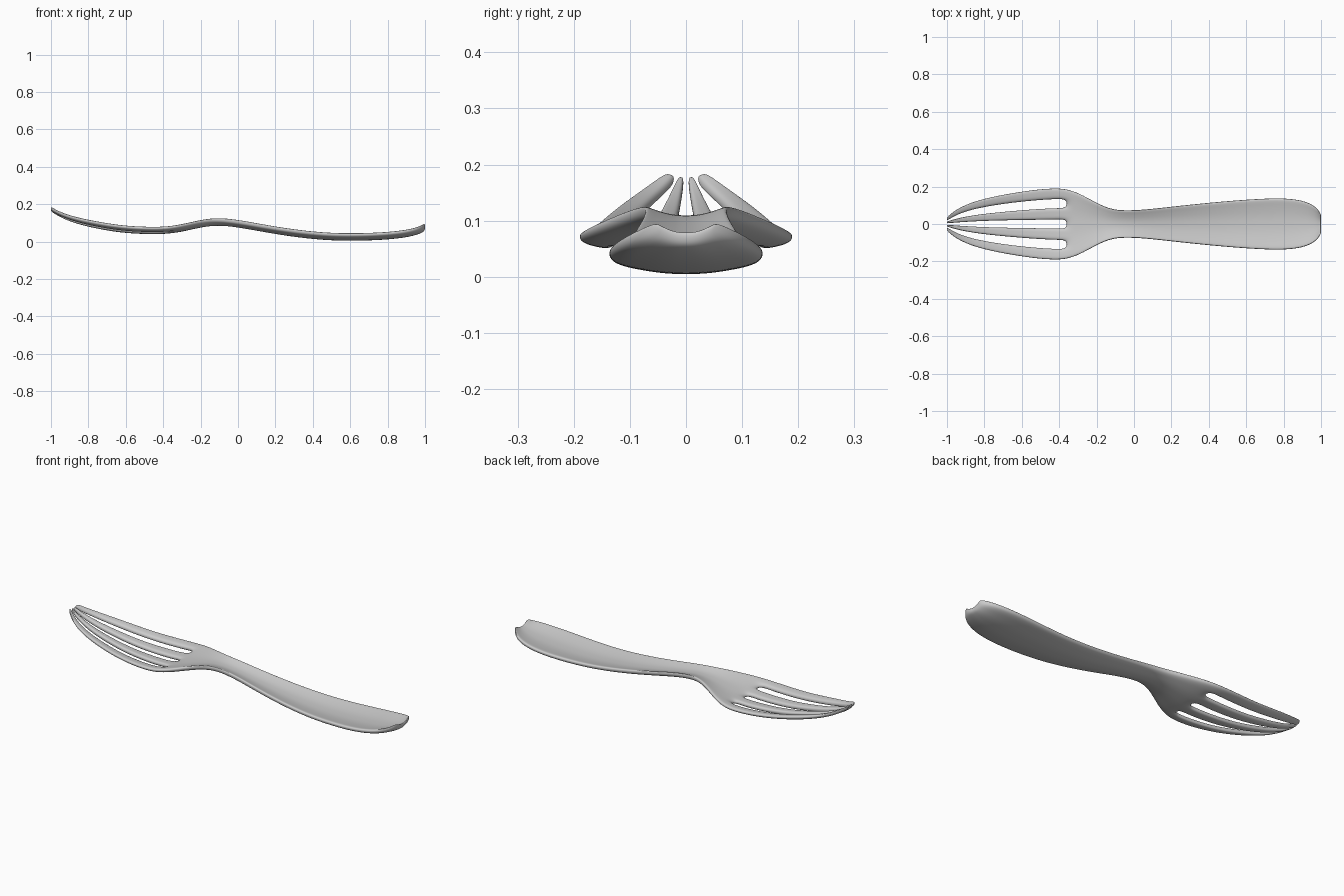
import bpy, bmesh

if "Cube" in bpy.data.objects:
    bpy.data.objects.remove(bpy.data.objects["Cube"])

# Body stations from handle end to head: x, half width, centre height
BODY = [(1.0, .050, .071), (.985, .078, .060), (.95, .108, .046), (.89, .129, .033),
        (.80, .139, .023), (.68, .136, .017), (.52, .125, .016), (.36, .110, .029),
        (.20, .093, .052), (.06, .077, .078), (-.04, .072, .094), (-.11, .077, .098),
        (-.17, .098, .093), (-.23, .130, .081), (-.30, .168, .065)]
# Tine stations: x, outer edge, outer slot (outer, inner side), centre slot side, height
TINES = [(-.36, .187, .132, .086, .025, .055), (-.41, .192, .133, .086, .023, .051),
         (-.50, .188, .128, .082, .022, .051), (-.62, .171, .117, .073, .020, .058),
         (-.74, .150, .101, .062, .018, .077), (-.85, .123, .081, .049, .014, .102),
         (-.93, .090, .057, .034, .009, .130), (-.98, .056, .030, .021, .005, .157),
         (-1.002, .033, .018, .012, .004, .173)]

rows = [(x, w, w * .71, w * .46, w * .134, z) for x, w, z in BODY] + TINES
first_tine = len(BODY)

bm = bmesh.new()
top, bottom = [], []
for i, (x, w, a, b, c, z) in enumerate(rows):
    half = [c, (b + c) / 2, b, a, (a + w) / 2, w]
    ys = [-y for y in reversed(half)] + half
    tip = max(0, min(1, (-x - .8) / .2))
    dish = .020 - .011 * tip              # raised edges, hollow middle
    thick = .0125 - .003 * tip
    t_row, b_row = [], []
    for j, y in enumerate(ys):
        zz = z + dish * (y / w) ** 2
        t = thick * (.75 if j in (0, 11) else 1)
        t_row.append(bm.verts.new((x, y, zz + t)))
        b_row.append(bm.verts.new((x, y, zz - t)))
    top.append(t_row)
    bottom.append(b_row)

# Upper and lower skins, leaving the three slots open
partner = {}
for i in range(len(rows) - 1):
    for j in range(11):
        if i >= first_tine and j in (2, 5, 8):
            continue
        for g, flip in ((top, False), (bottom, True)):
            q = [g[i][j], g[i][j + 1], g[i + 1][j + 1], g[i + 1][j]]
            bm.faces.new(q[::-1] if flip else q)
for tr, br in zip(top, bottom):
    partner.update(zip(tr, br))

# Walls around the outline and slots
for e in [e for e in bm.edges if e.is_boundary and e.verts[0] in partner]:
    u, v = e.verts
    bm.faces.new((u, v, partner[v], partner[u]))
bmesh.ops.recalc_face_normals(bm, faces=bm.faces[:])

mesh = bpy.data.meshes.new("fork")
bm.to_mesh(mesh)
bm.free()
mesh.polygons.foreach_set("use_smooth", [True] * len(mesh.polygons))
fork = bpy.data.objects.new("fork", mesh)
bpy.context.collection.objects.link(fork)

# Rounded, smooth metal surface
sub = fork.modifiers.new("smooth", 'SUBSURF')
sub.levels = sub.render_levels = 3
